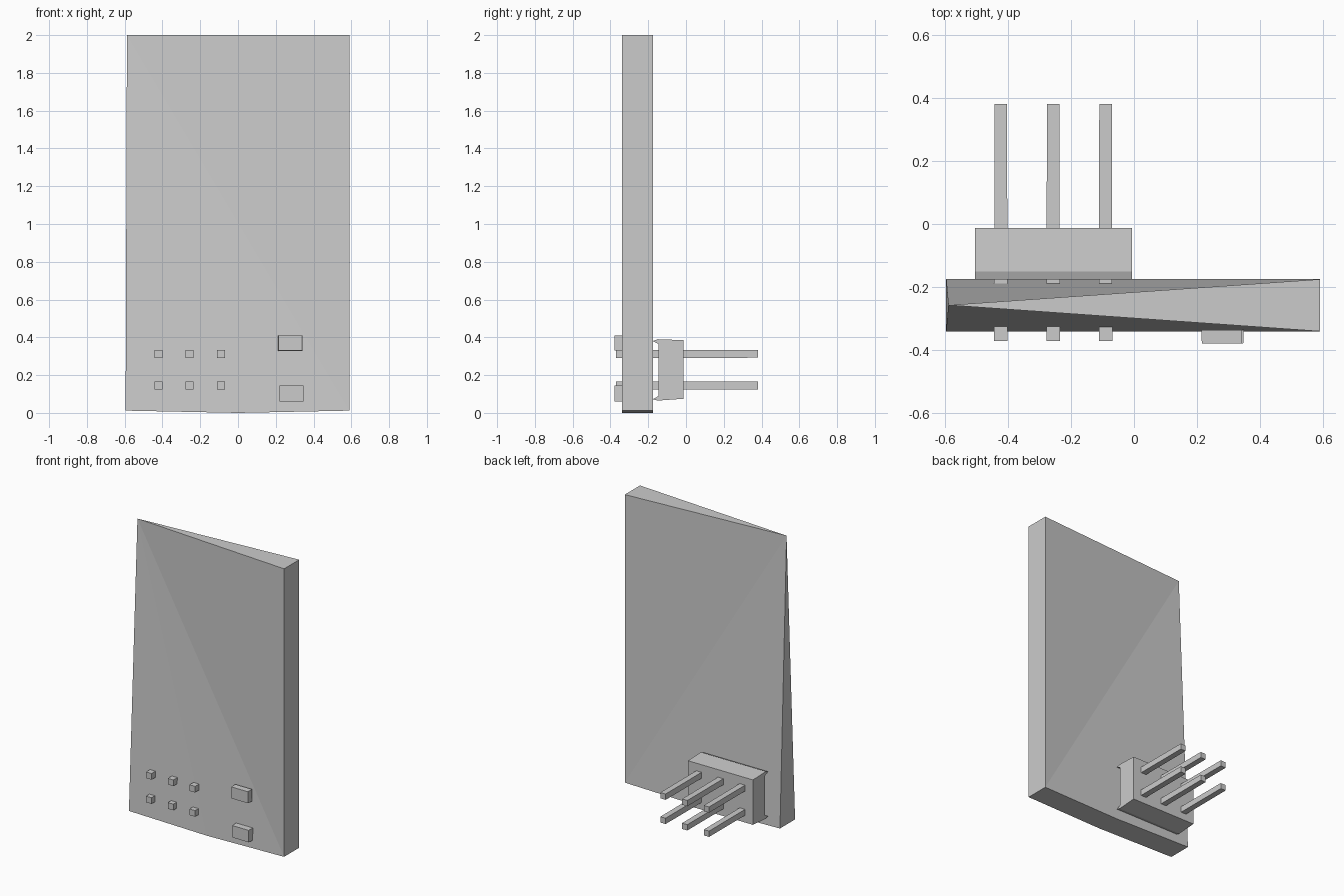
import bpy
import bmesh

cube = bpy.data.objects.get("Cube")
if cube:
    bpy.data.objects.remove(cube, do_unlink=True)

grey = bpy.data.materials.new("plain grey")
grey.use_nodes = True
colour = (0.6, 0.6, 0.6, 1)
grey.diffuse_color = colour
grey.node_tree.nodes["Principled BSDF"].inputs["Base Color"].default_value = colour


def finish(name, bm):
    """Turn a bmesh into a flat-shaded object."""
    bmesh.ops.recalc_face_normals(bm, faces=bm.faces)
    mesh = bpy.data.meshes.new(name)
    bm.to_mesh(mesh)
    bm.free()
    mesh.materials.append(grey)
    obj = bpy.data.objects.new(name, mesh)
    bpy.context.collection.objects.link(obj)
    return obj


def block(name, x, y, z, front_scale=1.0):
    """Box between ranges, with its front end scaled for a slight taper."""
    bm = bmesh.new()
    bmesh.ops.create_cube(bm, size=1)
    for v in bm.verts:
        s = front_scale if v.co.y < 0 else 1
        v.co.x = sum(x) / 2 + v.co.x * (x[1] - x[0]) * s
        v.co.z = sum(z) / 2 + v.co.z * (z[1] - z[0]) * s
        v.co.y = y[0] if v.co.y < 0 else y[1]
    return finish(name, bm)


# Circuit board: a slab whose top corner on one side pinches to a point
front_y, back_y = -0.34, -0.175
bm = bmesh.new()
apex = bm.verts.new((-0.588, -0.257, 2))
outline = [(0.59, 2), (0.59, 0.012), (0, 0), (-0.595, 0.012)]
front = [bm.verts.new((x, front_y, z)) for x, z in outline]
back = [bm.verts.new((x, back_y, z)) for x, z in outline]
for i in range(3):
    bm.faces.new((apex, front[i], front[i + 1]))
    bm.faces.new((apex, back[i + 1], back[i]))
    bm.faces.new((front[i], back[i], back[i + 1], front[i + 1]))
bm.faces.new((apex, back[0], front[0]))
bm.faces.new((apex, front[3], back[3]))
finish("circuit_board", bm)

# Pin header housing: channel profile with thin lips reaching the board
profile = [(-0.012, 0.075), (-0.012, 0.385), (-0.15, 0.39), (-0.176, 0.38),
           (-0.145, 0.365), (-0.145, 0.09), (-0.176, 0.072), (-0.15, 0.065)]
bm = bmesh.new()
face = bm.faces.new([bm.verts.new((-0.503, y, z)) for y, z in profile])
side = bmesh.ops.extrude_face_region(bm, geom=[face])
for v in side["geom"]:
    if isinstance(v, bmesh.types.BMVert):
        v.co.x = -0.007
finish("header_housing", bm)

# Two rows of three pins passing through the board
for row, z in enumerate((0.145, 0.312)):
    for col in range(3):
        x = -0.422 + col * 0.166
        block(f"header_pin_{row + 1}_{col + 1}", (x - 0.02, x + 0.02),
              (-0.37, 0.38), (z - 0.02, z + 0.02), 1.06)

# Two small surface components on the front
block("upper_component", (0.213, 0.342), (-0.378, -0.335), (0.328, 0.41), 0.97)
block("lower_component", (0.219, 0.348), (-0.378, -0.335), (0.06, 0.145), 0.97)
